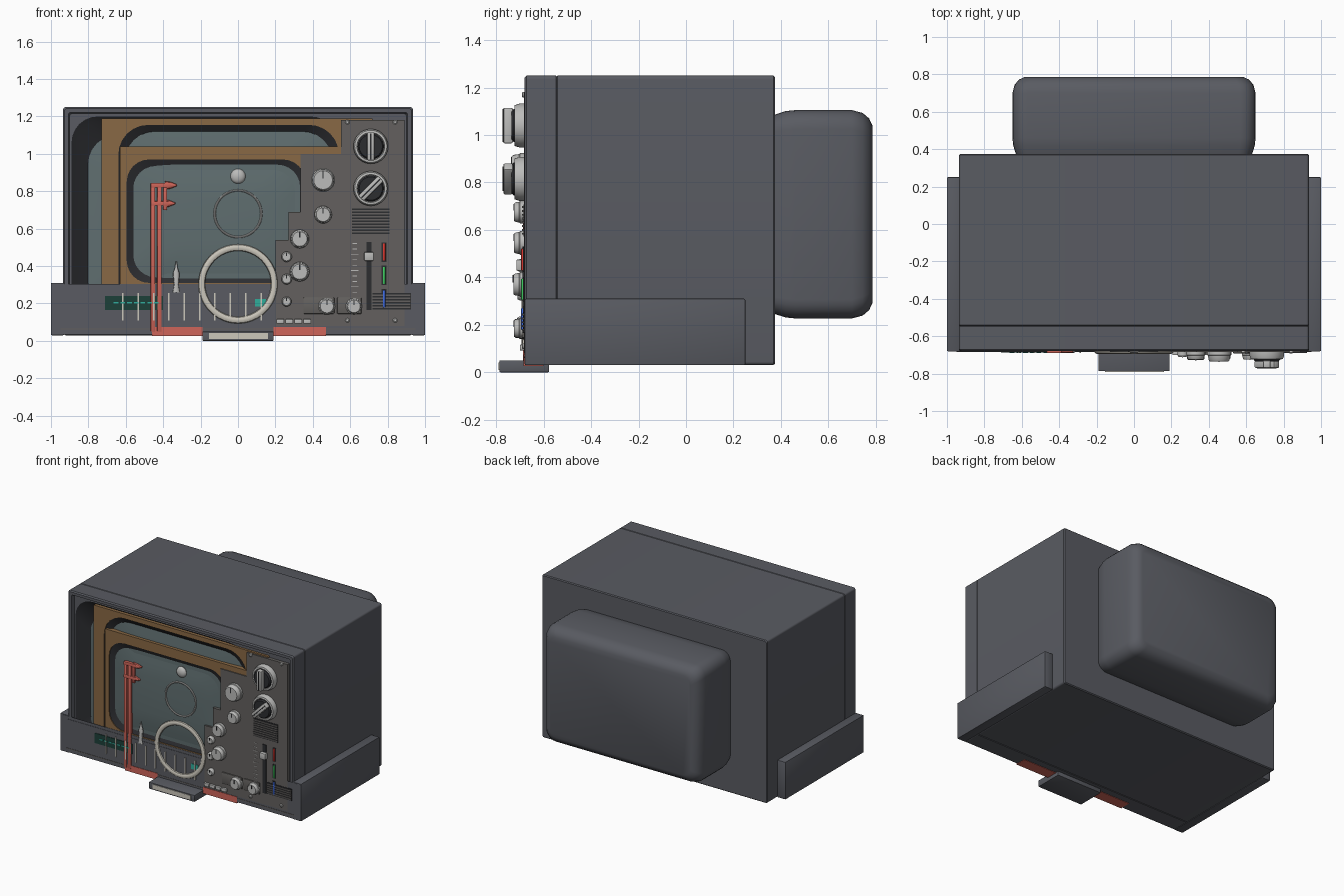
import bpy, bmesh, math

if "Cube" in bpy.data.objects:
    bpy.data.objects.remove(bpy.data.objects["Cube"])

COL = {
    "shell": (0.10, 0.105, 0.122, 1), "dark": (0.025, 0.026, 0.03, 1),
    "wood": (0.25, 0.14, 0.058, 1), "glass": (0.115, 0.155, 0.16, 1),
    "red": (0.62, 0.13, 0.10, 1), "panel": (0.125, 0.118, 0.112, 1),
    "metal": (0.5, 0.5, 0.49, 1), "ivory": (0.6, 0.57, 0.5, 1),
    "smoke": (0.10, 0.105, 0.122, 0.45), "teal": (0.03, 0.42, 0.33, 1),
    "tube_red": (0.7, 0.04, 0.03, 1), "tube_green": (0.05, 0.6, 0.12, 1),
    "tube_blue": (0.05, 0.15, 0.75, 1), "deep": (0.012, 0.05, 0.04, 1),
}
MATS = {}


def finish(name, bm, col):
    bmesh.ops.recalc_face_normals(bm, faces=bm.faces)
    me = bpy.data.meshes.new(name)
    bm.to_mesh(me)
    bm.free()
    for p in me.polygons:
        p.use_smooth = True
    me.set_sharp_from_angle(angle=math.radians(32))
    if col not in MATS:
        MATS[col] = bpy.data.materials.new(col)
        MATS[col].diffuse_color = COL[col]
    me.materials.append(MATS[col])
    ob = bpy.data.objects.new(name, me)
    bpy.context.collection.objects.link(ob)
    return ob


def loft(name, loops, col, cap0=True, cap1=True, wrap=False):
    bm = bmesh.new()
    rows = [[bm.verts.new(p) for p in lp] for lp in loops]
    n = len(rows[0])
    pairs = list(zip(rows, rows[1:])) + ([(rows[-1], rows[0])] if wrap else [])
    for a, b in pairs:
        for i in range(n):
            j = (i + 1) % n
            bm.faces.new((a[i], a[j], b[j], b[i]))
    if cap0 and not wrap:
        bm.faces.new(rows[0])
    if cap1 and not wrap:
        bm.faces.new(rows[-1])
    return finish(name, bm, col)


def rrect(x0, x1, z0, z1, r, y, seg=6):
    """Rounded rectangle facing the front at depth y."""
    pts = []
    for cx, cz, a0 in ((x1 - r, z1 - r, 0), (x0 + r, z1 - r, 90), (x0 + r, z0 + r, 180), (x1 - r, z0 + r, 270)):
        for k in range(seg + 1):
            a = math.radians(a0 + 90 * k / seg)
            pts.append((cx + r * math.cos(a), y, cz + r * math.sin(a)))
    return pts


def lathe(name, cx, cz, prof, col, n=32, wrap=False):
    """Turned part around a y axis; prof = (radius, y)."""
    loops = [[(cx + r * math.cos(2 * math.pi * k / n), y, cz + r * math.sin(2 * math.pi * k / n))
              for k in range(n)] for r, y in prof]
    return loft(name, loops, col, wrap=wrap)


def box(name, x0, x1, y0, y1, z0, z1, col, bev=0, turn=0):
    bm = bmesh.new()
    bmesh.ops.create_cube(bm, size=1)
    for v in bm.verts:
        v.co = (v.co.x * (x1 - x0), v.co.y * (y1 - y0), v.co.z * (z1 - z0))
    if bev:
        bmesh.ops.bevel(bm, geom=bm.edges[:], offset=bev, segments=2, affect='EDGES', profile=0.5)
    ob = finish(name, bm, col)
    ob.location = ((x0 + x1) / 2, (y0 + y1) / 2, (z0 + z1) / 2)
    ob.rotation_euler.y = turn
    return ob


def screen(name, x0, x1, z0, z1, r, y):
    """Slightly domed picture tube inside a dark rim."""
    loft(name + "_glass", [rrect(x0 + d, x1 - d, z0 + d, z1 - d, r, y - h)
                           for d, h in ((0, 0), (.08, .012), (.16, .018))], "glass", cap0=False)


# Cabinet shell: back, seam groove, front lip, recessed face and tube opening
C = (-.935, .935, .03, 1.25)
def shrink(d, r, y):
    return rrect(C[0] + d, C[1] - d, C[2] + d, C[3] - d, r, y)
loft("cabinet", [shrink(.006, .012, .375), shrink(0, .015, .368), shrink(0, .015, -.541),
                 shrink(.004, .012, -.545), shrink(0, .015, -.549), shrink(0, .015, -.672),
                 shrink(.008, .012, -.68), shrink(.028, .012, -.68), shrink(.035, .012, -.655),
                 rrect(-.89, .53, .08, 1.2, .14, -.655)], "shell", cap1=False)
loft("tube_rim", [rrect(-.89, .53, .08, 1.2, .14, -.655), rrect(-.87, .51, .1, 1.18, .15, -.64),
                  rrect(-.80, .44, .16, 1.1, .16, -.60)], "dark", False, False)
screen("main", -.81, .45, .15, 1.11, .16, -.60)

# Rear housing of the tube
def hump(d, r, y):
    return rrect(-.65 + d, .65 - d, .227 + d, 1.105 - d, r, y, 5)
loft("rear_housing", [hump(.02, .07, .37), hump(.004, .08, .42), hump(0, .08, .46), hump(0, .08, .70),
                      hump(.012, .08, .745), hump(.035, .07, .772), hump(.065, .06, .786)], "shell")

# Wide lower base: side cheeks and smoked front window
for s in (-1, 1):
    a, b = sorted((s * .93, s * 1.0))
    box("base_side", a, b, -.68, .25, .03, .31, "shell", .005)
box("base_window", -.995, .995, -.6815, -.6795, .035, .305, "smoke")
box("base_top_rail", -.93, .20, -.684, -.679, .277, .283, "shell")
box("base_low_rail", -.95, .95, -.684, -.679, .060, .066, "panel")

# Nested wooden picture frames
def wood_frame(name, o, i, r, y, depth):
    loft(name, [rrect(*o, .006, y + .05), rrect(*o, .006, y), rrect(*i, r, y), rrect(*i, r, y + .006)],
         "wood", False, False)
    k = (i[0] + .035, i[1] - .035, i[2] + .03, i[3] - .035)
    loft(name + "_rim", [rrect(*i, r, y + .005), rrect(*k, r, y + depth)], "dark", False, False)
    screen(name, k[0], k[1], k[2], k[3], r, y + depth)
wood_frame("outer_wood_frame", (-.73, .72, .08, 1.19), (-.64, .54, .14, 1.155), .16, -.672, .03)
wood_frame("inner_wood_frame", (-.63, .55, .09, 1.04), (-.595, .36, .31, .97), .12, -.677, .02)

# Stepped control panels
for n, x0, x1, z1 in (("tall", .55, .89, 1.18), ("middle", .335, .552, 1.0), ("low", .27, .337, .69), ("short", .20, .272, .54)):
    box(n + "_control_panel", x0, x1, -.684, -.66, .08, z1, "panel")
for x in (.585, .84):
    for z in (.11, 1.17):
        lathe("panel_screw", x, z, [(.012, -.68), (.012, -.688), (.007, -.692)], "metal", 12)

# Channel selectors with grip bars
for z, t in ((1.04, 0), (.815, math.radians(45))):
    lathe("selector_ring", .71, z, [(.093, -.68), (.093, -.70), (.086, -.722), (.074, -.724), (.072, -.71)], "metal", 40)
    lathe("selector_dial", .71, z, [(.07, -.70), (.07, -.725), (.062, -.735)], "dark", 40)
    box("selector_grip", .69, .73, -.77, -.73, z - .075, z + .075, "metal", .006, t)
    box("selector_pointer", .707, .713, -.773, -.769, z - .07, z + .07, "dark", 0, t)

# Small knobs with a pointer line
for x, z, r, d in ((.455, .86, .064, .055), (.455, .675, .047, .045), (.33, .545, .05, .045), (.33, .37, .052, .048),
                   (.26, .45, .028, .03), (.26, .33, .028, .03), (.26, .21, .026, .03), (.475, .185, .045, .045),
                   (.62, .185, .043, .045)):
    lathe("knob", x, z, [(r, -.68), (r, -.70), (r * .93, -.703), (r * .88, -.68 - d * .85), (r * .78, -.68 - d)], "metal", 28)
    box("knob_mark", x - .003, x + .003, -.683 - d, -.678 - d, z + r * .15, z + r * .75, "dark")
for x0, x1 in ((.35, .515), (.53, .66)):
    box("knob_plate", x0, x1, -.692, -.68, .145, .232, "panel", .004)

# Slider, scale ticks and colour tubes
box("slider_track", .686, .714, -.689, -.68, .165, .53, "dark")
box("slider_handle", .675, .725, -.715, -.685, .428, .475, "metal", .005)
for k in range(12):
    w = .02 if k % 3 == 0 else .012
    box("slider_tick", .625 - w, .625 + w, -.687, -.683, .2 + k * .029, .204 + k * .029, "metal")
for z, c in ((.475, "tube_red"), (.35, "tube_green"), (.225, "tube_blue")):
    box("light_slot", .768, .795, -.687, -.68, z - .052, z + .052, "dark")
    box("light_strip", .775, .788, -.695, -.68, z - .046, z + .046, c, .003)

# Speaker slats and push buttons
for x0, x1, z0, n in ((.61, .81, .58, 8), (.72, .925, .175, 5)):
    box("grille_back", x0, x1, -.686, -.68, z0 - .008, z0 + n * .016, "dark")
    for k in range(n):
        box("grille_slat", x0, x1, -.691, -.684, z0 + k * .016, z0 + k * .016 + .008, "panel")
for k in range(4):
    box("push_button", .205 + k * .048, .247 + k * .048, -.70, -.68, .092, .116, "metal", .003)

# Tuner display and dial ticks
box("display", -.71, -.40, -.686, -.68, .165, .24, "deep")
for k in range(7):
    box("display_segment", -.665 + k * .036, -.64 + k * .036, -.689, -.685, .2, .208, "teal")
box("small_display", .09, .15, -.686, -.68, .185, .225, "teal")
for k in range(10):
    x = -.615 + k * .082
    box("dial_tick", x - .004, x + .004, -.689, -.682, .11, .255, "ivory")

# Loop aerials and ball
def hoop(name, z, ra, t, y, col):
    prof = [(ra + t * math.cos(a), y + min(t, .012) * math.sin(a)) for a in [math.pi * k / 5 for k in range(10)]]
    lathe(name, 0, z, prof, col, 48, True)
hoop("large_loop", .305, .194, .018, -.683, "ivory")
hoop("small_loop", .68, .125, .006, -.679, "metal")
lathe("aerial_ball", 0, .88, [(.04 * math.sin(a), -.668 - .022 * math.cos(a)) for a in
                              [.1 + k * 2.94 / 8 for k in range(9)]], "metal", 24)

# Red stand with two arms and a small spindle
for x in (-.455, -.42):
    box("red_post", x - .012, x + .012, -.688, -.665, .05, .83, "red", .003)
for z, x1 in ((.832, -.36), (.735, -.37)):
    box("red_arm", -.467, x1, -.69, -.665, z - .012, z + .012, "red", .003)
    loft("red_tip", [[(x, -.678 + .012 * s, z + r * c) for c, s in
                      [(math.cos(k * math.pi / 5), math.sin(k * math.pi / 5)) for k in range(10)]]
                     for x, r in ((x1 - .03, .022), (x1, .018), (x1 + .035, .004))], "red")
box("red_brace", -.40, -.38, -.688, -.668, .70, .82, "red", .003)
for x0, x1 in ((-.46, -.19), (.19, .47)):
    box("red_foot", x0, x1, -.685, -.60, .027, .075, "red")
loft("spindle", [[(-.33 + r * math.cos(k * math.pi / 6), -.678 + min(r, .012) * math.sin(k * math.pi / 6), z)
                  for k in range(12)] for z, r in ((.26, .02), (.30, .012), (.36, .018), (.39, .008), (.425, .003))], "metal")

# Foot plate with pale front strip
box("foot_plate", -.19, .19, -.787, -.577, 0, .05, "shell", .004)
box("foot_strip", -.155, .16, -.79, -.785, .01, .042, "ivory")

for m in bpy.data.materials:
    if m.users and not m.is_grease_pencil:
        m.use_nodes = True
        m.node_tree.nodes["Principled BSDF"].inputs["Base Color"].default_value = m.diffuse_color
